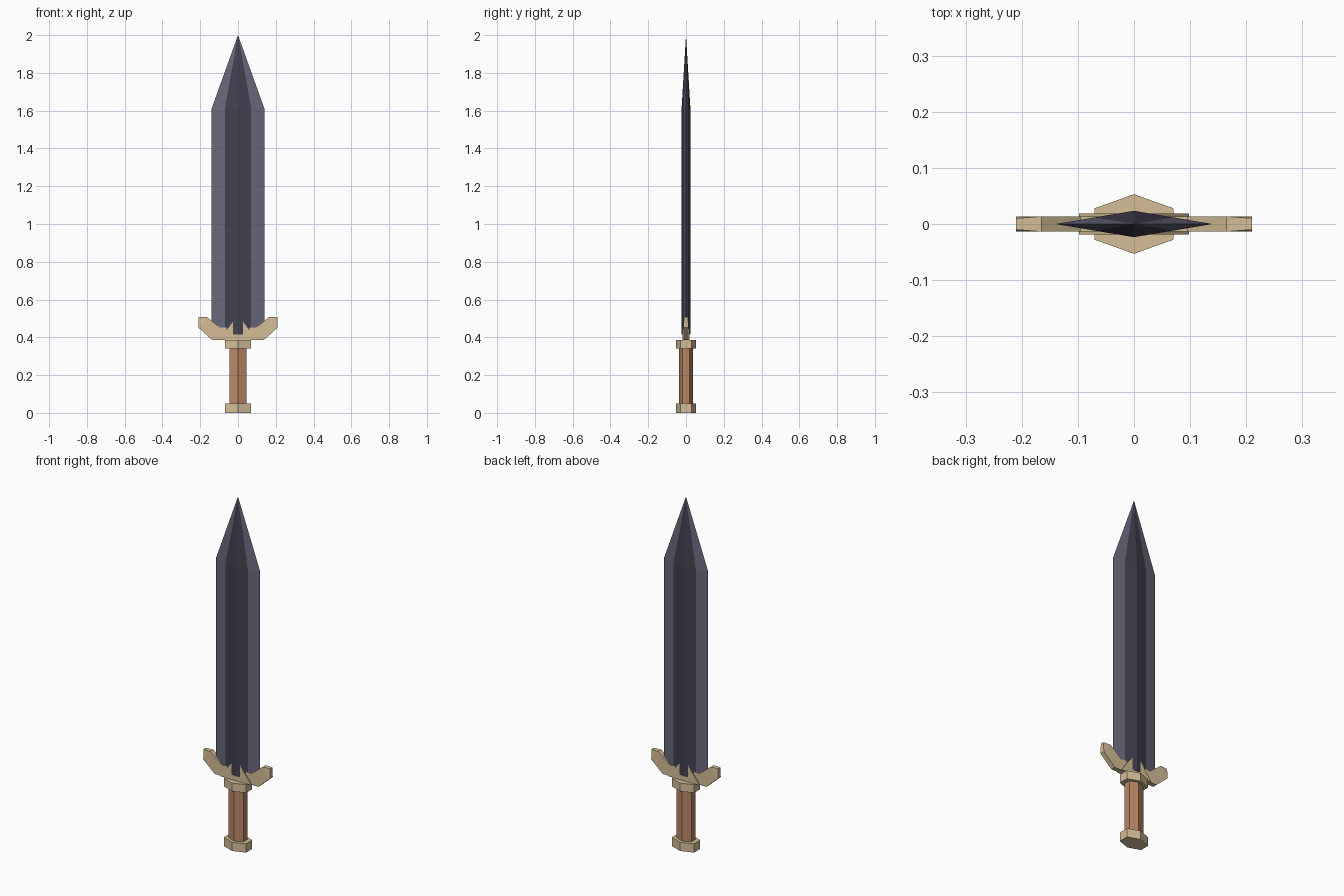
import bpy, bmesh

if "Cube" in bpy.data.objects:
    bpy.data.objects.remove(bpy.data.objects["Cube"])


def material(name, rgb):
    m = bpy.data.materials.new(name)
    m.diffuse_color = (*rgb, 1)
    m.use_nodes = True
    m.node_tree.nodes["Principled BSDF"].inputs["Base Color"].default_value = m.diffuse_color
    return m


EDGE = material("edge_steel", (0.14, 0.135, 0.20))
CORE = material("dark_steel", (0.055, 0.052, 0.078))
BRASS = material("pale_brass", (0.66, 0.51, 0.31))
WOOD = material("wood", (0.50, 0.24, 0.13))


def finish(name, bm, *mats):
    bmesh.ops.recalc_face_normals(bm, faces=bm.faces)
    me = bpy.data.meshes.new(name)
    bm.to_mesh(me)
    bm.free()
    for m in mats:
        me.materials.append(m)
    ob = bpy.data.objects.new(name, me)
    bpy.context.collection.objects.link(ob)
    return ob


def loft(bm, a, b):
    """Join two matching rings of points with quads and cap both ends."""
    va, vb = [bm.verts.new(p) for p in a], [bm.verts.new(p) for p in b]
    n = len(va)
    for i in range(n):
        j = (i + 1) % n
        bm.faces.new((va[i], va[j], vb[j], vb[i]))
    bm.faces.new(va[::-1])
    bm.faces.new(vb)
    return va, vb


def hex_prism(name, wx, side_y, point_y, z0, z1, mat):
    ring = [(0, -point_y), (wx, -side_y), (wx, side_y),
            (0, point_y), (-wx, side_y), (-wx, -side_y)]
    bm = bmesh.new()
    loft(bm, [(x, y, z0) for x, y in ring], [(x, y, z1) for x, y in ring])
    return finish(name, bm, mat)


# Grip with matching end caps
hex_prism("pommel", 0.07, 0.028, 0.053, 0, 0.05, BRASS)
hex_prism("grip", 0.046, 0.018, 0.036, 0.05, 0.34, WOOD)
hex_prism("collar", 0.07, 0.028, 0.053, 0.34, 0.387, BRASS)

# Crossguard with upturned arms and thinned outer corners
half = [(0.138, 0.387), (0.21, 0.452), (0.21, 0.508), (0.165, 0.508), (0.095, 0.452)]
outline = half + [(-x, z) for x, z in reversed(half)]
bm = bmesh.new()
for ring in loft(bm, [(x, -0.0135, z) for x, z in outline],
                 [(x, 0.0135, z) for x, z in outline]):
    for a, corner, b in ((1, 2, 3), (8, 7, 6)):
        bmesh.ops.connect_verts(bm, verts=[ring[a], ring[b]])
        ring[corner].co.y *= 0.75
finish("crossguard", bm, BRASS)

# Triangular plate at the middle of the guard
tri = [(-0.098, 0.387), (0.098, 0.387), (0, 0.518)]
bm = bmesh.new()
loft(bm, [(x, -0.019, z) for x, z in tri], [(x, 0.019, z) for x, z in tri])
finish("guard_plate", bm, BRASS)

# Diamond-section blade: pale cutting edges, dark core, pointed tip
W, T = 0.14, 0.0235
section = [(W, 0), (W / 2, T / 2), (0, T), (-W / 2, T / 2),
           (-W, 0), (-W / 2, -T / 2), (0, -T), (W / 2, -T / 2)]
bm = bmesh.new()
low = [bm.verts.new((x, y, 0.415)) for x, y in section]
high = [bm.verts.new((x, y, 1.61)) for x, y in section]
tip = bm.verts.new((0, 0, 2.0))
bm.faces.new(low[::-1])
for i in range(8):
    j = (i + 1) % 8
    core = int(i in (1, 2, 5, 6))
    bm.faces.new((low[i], low[j], high[j], high[i])).material_index = core
    bm.faces.new((high[i], high[j], tip)).material_index = core
finish("blade", bm, EDGE, CORE)
